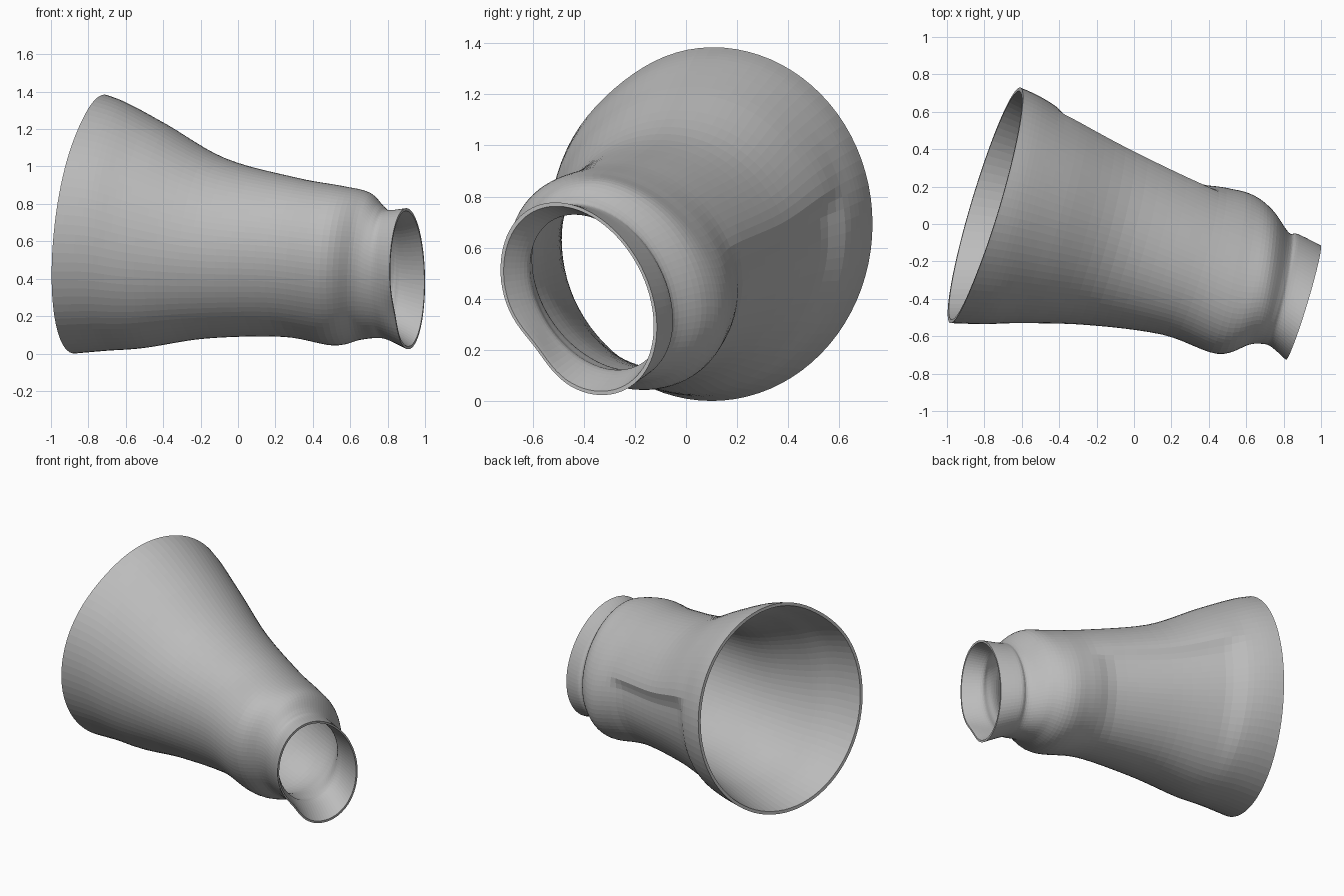
import bpy
import bmesh
import math
from mathutils import Vector

SEGMENTS = 84
STEPS = 6

default_cube = bpy.data.objects.get("Cube")
if default_cube:
    bpy.data.objects.remove(default_cube, do_unlink=True)

# One flat grey for the whole casing
grey = bpy.data.materials.new("light grey")
grey.use_nodes = True
colour = (0.5, 0.5, 0.5, 1.0)
grey.diffuse_color = colour
grey.node_tree.nodes["Principled BSDF"].inputs["Base Color"].default_value = colour

# Cross-sections from the wide mouth to the narrow mouth:
# back x, back y, front x, front y, top z, bottom z, lean, skew, bore scale
SECTIONS = [
    (-.61, .73, -.98, -.53, 1.385, 0, .08, 0, .97),
    (-.5, .68, -.8, -.535, 1.34, .015, .05, 0, .94),
    (-.3, .56, -.6, -.53, 1.23, .03, .05, 0, .92),
    (0, .4, -.25, -.54, 1.045, .08, .05, .2, .92),
    (.4, .22, .15, -.59, .94, .09, .04, .7, .915),
    (.62, .16, .44, -.69, .895, .045, .03, 1, .89),
    (.74, .075, .61, -.64, .86, .075, .03, 1, .89),
    (.83, -.05, .68, -.635, .79, .085, .02, 1, .89),
    (.88, -.06, .73, -.65, .765, .075, .01, 1, .89),
    (1, -.12, .81, -.72, .775, .025, .005, 1, .96),
]


def blend(index, t):
    """Smoothly interpolate the section table after the given row."""
    last = len(SECTIONS) - 1
    rows = [SECTIONS[max(0, min(last, index + k))] for k in (-1, 0, 1, 2)]
    return [
        b + 0.5 * t * (c - a + t * (2 * a - 5 * b + 4 * c - d
                                    + t * (3 * (b - c) + d - a)))
        for a, b, c, d in zip(*rows)
    ]


def ramp(value, low, high):
    """Smooth step from zero to one."""
    t = max(0, min(1, (value - low) / (high - low)))
    return t * t * (3 - 2 * t)


def bump(degrees, middle, width):
    """Soft bell curve around the ring."""
    return math.exp(-((degrees - middle) / width) ** 2)


def hollow(station, degrees):
    """Depth of the hollow low on the back, below a raised shelf."""
    along = ramp(station, 1.4, 2) * (1 - ramp(station, 3.8, 4.3))
    around = ramp(degrees, -80, -25) * (1 - ramp(degrees, 10, 17))
    return along * (0.06 * around - 0.015 * bump(degrees, 20, 12))


def dents(station, degrees):
    """Depth of the notch in the small lip and the flat on the wide mouth."""
    notch = 0.1 * ramp(station, 8, 9) * bump(degrees, -140, 22)
    flat = 0.025 * (1 - ramp(station, 0.5, 2.5)) * bump(degrees, 128, 22)
    return notch + flat


def make_ring(bm, station, inside):
    """Add one skewed elliptical ring of vertices."""
    index = min(int(station), len(SECTIONS) - 2)
    bx, by, fx, fy, top, bottom, lean, skew, bore = blend(index, station - index)
    height = (top - bottom) / 2
    centre = Vector(((bx + fx) / 2, (by + fy) / 2, (top + bottom) / 2))
    across = Vector(((bx - fx) / 2, (by - fy) / 2, -0.04 * skew))
    upward = Vector((lean, -0.06 * skew, height))
    ring = []
    for k in range(SEGMENTS):
        degrees = 360 * k / SEGMENTS - 180
        angle = math.radians(degrees)
        scale = bore if inside else 1 - hollow(station, degrees)
        scale *= 1 - dents(station, degrees)
        offset = across * math.cos(angle) + upward * math.sin(angle)
        ring.append(bm.verts.new(centre + offset * scale))
    return ring


# Hollow casing: outer skin out, bore back, closed at both lips
bm = bmesh.new()
count = (len(SECTIONS) - 1) * STEPS
stations = [k / STEPS for k in range(count + 1)]
rings = [make_ring(bm, s, False) for s in stations]
rings += [make_ring(bm, s, True) for s in reversed(stations)]
for ring, following in zip(rings, rings[1:] + rings[:1]):
    for k in range(SEGMENTS):
        n = (k + 1) % SEGMENTS
        bm.faces.new((ring[k], ring[n], following[n], following[k]))
bmesh.ops.recalc_face_normals(bm, faces=bm.faces)

mesh = bpy.data.meshes.new("tapered_casing")
bm.to_mesh(mesh)
bm.free()
mesh.materials.append(grey)
casing = bpy.data.objects.new("tapered_casing", mesh)
bpy.context.collection.objects.link(casing)
